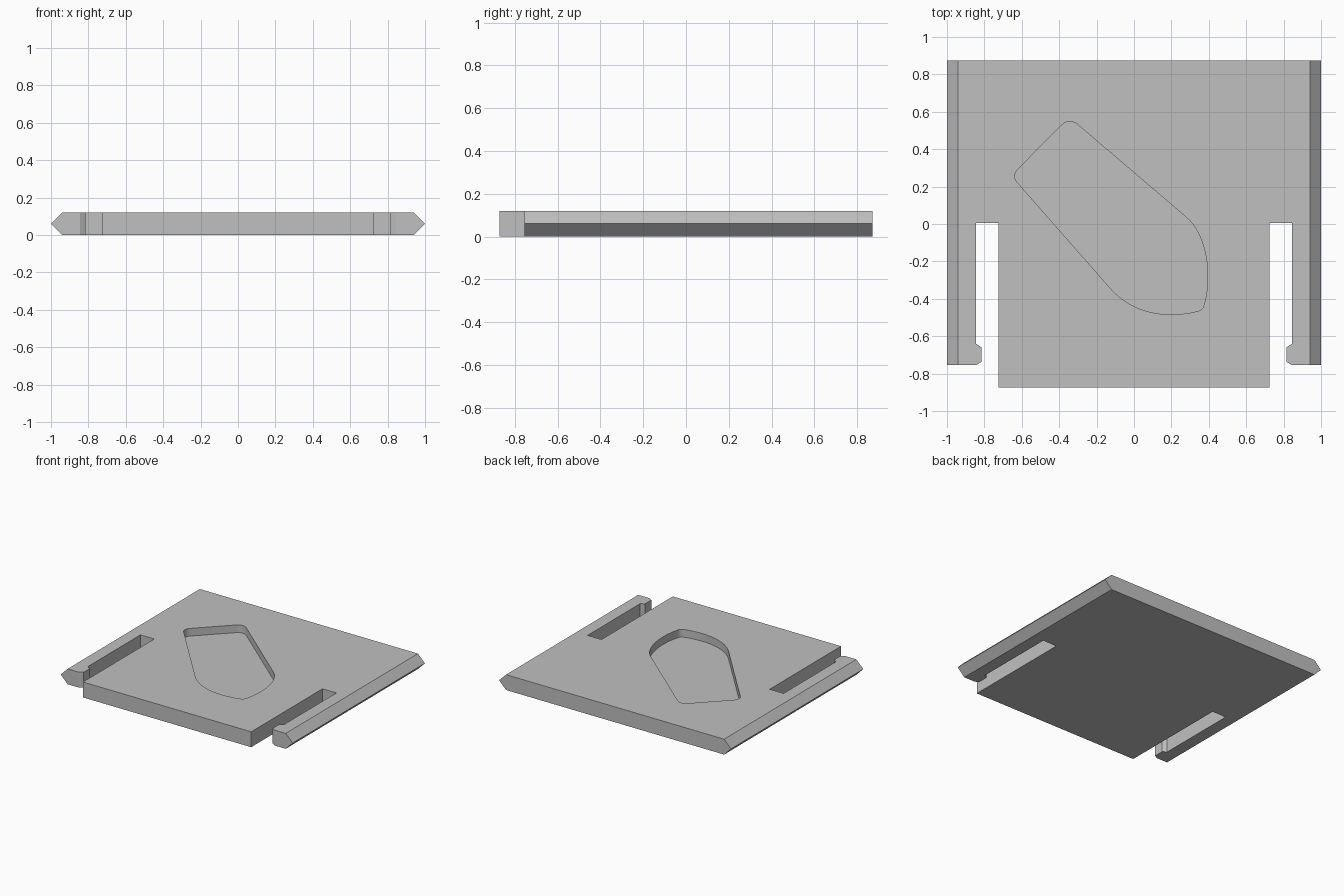
import bpy
import bmesh
from mathutils import Vector
from mathutils.geometry import interpolate_bezier

THICK = 0.12
POCKET_DEPTH = 0.06
EDGE_INSET = 0.06

cube = bpy.data.objects.get("Cube")
if cube:
    bpy.data.objects.remove(cube, do_unlink=True)

grey = bpy.data.materials.new("plain_grey")
grey.use_nodes = True
colour = (0.53, 0.53, 0.53, 1)
grey.diffuse_color = colour
grey.node_tree.nodes["Principled BSDF"].inputs["Base Color"].default_value = colour


def stack_rings(name, rings):
    """Skin a stack of matching closed outlines and cap both ends."""
    bm = bmesh.new()
    loops = [[bm.verts.new(p) for p in ring] for ring in rings]
    n = len(loops[0])
    for low, high in zip(loops, loops[1:]):
        for i in range(n):
            j = (i + 1) % n
            bm.faces.new((low[i], low[j], high[j], high[i]))
    bm.faces.new(loops[0][::-1])
    bm.faces.new(loops[-1])
    bmesh.ops.recalc_face_normals(bm, faces=bm.faces)
    mesh = bpy.data.meshes.new(name)
    bm.to_mesh(mesh)
    bm.free()
    mesh.materials.append(grey)
    obj = bpy.data.objects.new(name, mesh)
    bpy.context.collection.objects.link(obj)
    return obj


# Plate with two hooked clip arms; the outer side edges come to a ridge
half = [(0.725, -0.873), (0.725, 0.005), (0.845, 0.005), (0.845, -0.64),
        (0.815, -0.66), (0.815, -0.737), (0.845, -0.755), (1, -0.755), (1, 0.873)]
outline = half + [(-x, y) for x, y in reversed(half)]


def plate_ring(z, inset):
    return [(x * (1 - inset) if abs(x) == 1 else x, y, z) for x, y in outline]


plate = stack_rings("clip_plate", [plate_ring(0, EDGE_INSET),
                                   plate_ring(THICK / 2, 0),
                                   plate_ring(THICK, EDGE_INSET)])

# Thumb pocket: each curve is start, handle, handle, end; straight lines join them
curves = [
    [(-0.305, 0.535), (-0.325, 0.55), (-0.36, 0.555), (-0.385, 0.53)],
    [(-0.62, 0.294), (-0.64, 0.275), (-0.643, 0.245), (-0.626, 0.225)],
    [(-0.128, -0.342), (-0.01, -0.477), (0.17, -0.51), (0.345, -0.465)],
    [(0.345, -0.465), (0.36, -0.461), (0.37, -0.45), (0.375, -0.43)],
    [(0.375, -0.43), (0.417, -0.28), (0.393, -0.06), (0.278, 0.037)],
]
pocket = []
for curve in curves:
    steps = 20 if (Vector(curve[0]) - Vector(curve[3])).length > 0.2 else 8
    for p in interpolate_bezier(*[Vector((x, y, 0)) for x, y in curve], steps):
        if not pocket or (p - pocket[-1]).length > 0.001:
            pocket.append(p)

cutter = stack_rings("pocket_cutter", [[(p.x, p.y, z) for p in pocket]
                                       for z in (THICK - POCKET_DEPTH, THICK + 0.1)])
cutter.hide_render = True
cutter.hide_viewport = True

cut = plate.modifiers.new("pocket", "BOOLEAN")
cut.operation = "DIFFERENCE"
cut.solver = "EXACT"
cut.object = cutter

# Apply the cut, then smooth only the rounded pocket wall
bpy.context.view_layer.update()
evaluated = plate.evaluated_get(bpy.context.evaluated_depsgraph_get())
cut_mesh = bpy.data.meshes.new_from_object(evaluated)
plate.modifiers.clear()
plate.data = cut_mesh
bpy.data.objects.remove(cutter, do_unlink=True)

bpy.ops.object.select_all(action="DESELECT")
plate.select_set(True)
bpy.context.view_layer.objects.active = plate
bpy.ops.object.shade_smooth_by_angle(angle=0.4)
